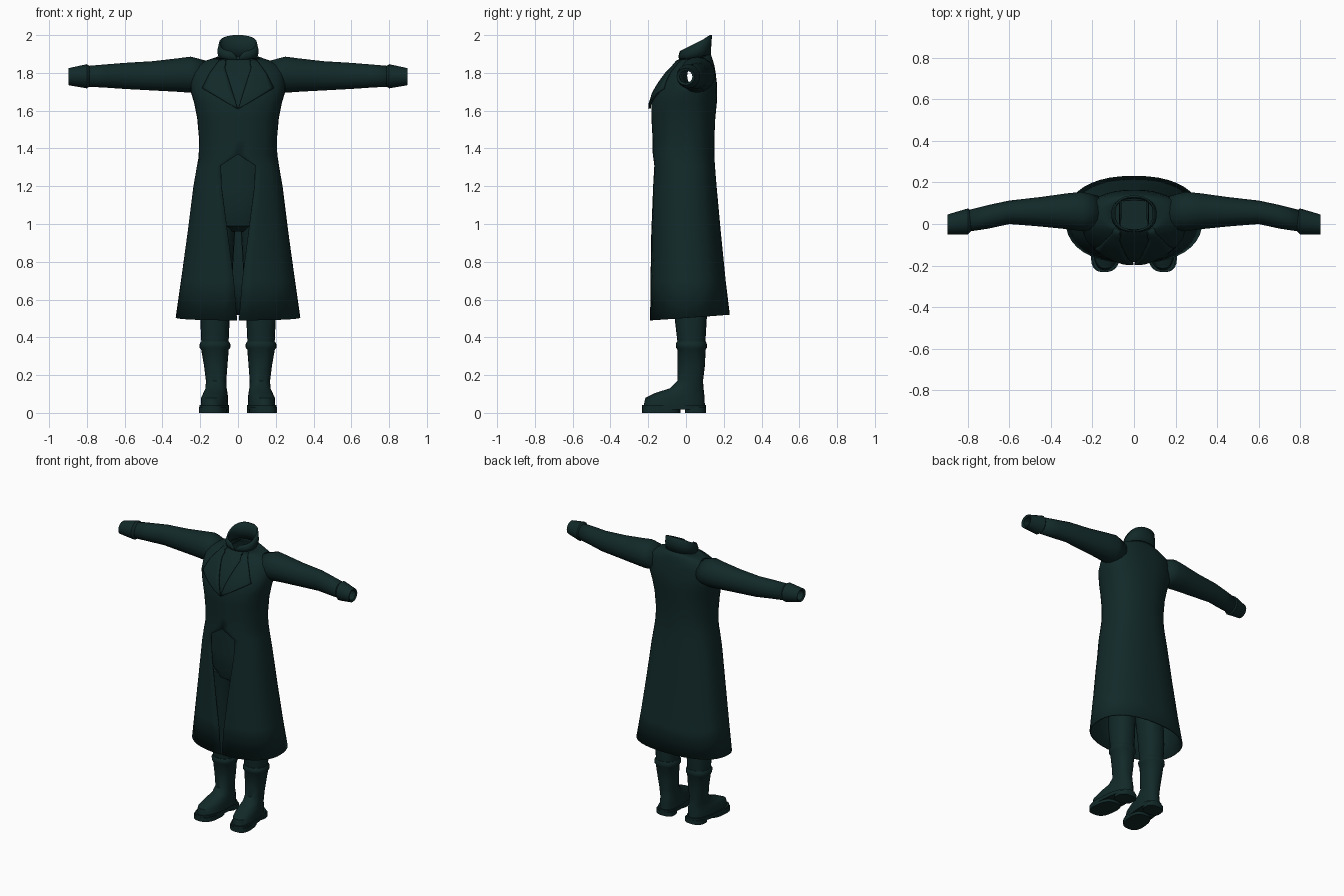
import bpy, bmesh, math
from mathutils import Vector
from mathutils.bvhtree import BVHTree

cube = bpy.data.objects.get("Cube")
if cube:
    bpy.data.objects.remove(cube, do_unlink=True)

COLOR = (0.006, 0.022, 0.022, 1.0)
cloth = bpy.data.materials.new("dark_teal")
cloth.use_nodes = True
cloth.diffuse_color = COLOR
bsdf = cloth.node_tree.nodes["Principled BSDF"]
bsdf.inputs["Base Color"].default_value = COLOR
bsdf.inputs["Roughness"].default_value = 0.9


def power(v, p):
    return math.copysign(abs(v) ** p, v)


def ring(z, hw, yf, yb, xc=0, gap=None, tilt=0, splay=0, n=2.3, count=32):
    """Rounded horizontal section; gap leaves it open at the front."""
    a0 = 0 if gap is None else math.pi / 2 - math.acos((gap / hw) ** (n / 2))
    steps = count if gap is None else count - 1
    yc, d = (yf + yb) / 2, (yb - yf) / 2
    pts = []
    for i in range(count):
        a = -math.pi / 2 + a0 + (2 * math.pi - 2 * a0) * i / steps
        s = power(math.sin(a), 2 / n)
        y = yc + d * s
        pts.append(Vector((xc + hw * power(math.cos(a), 2 / n) - splay * y, y, z + tilt * s)))
    return pts


def sleeve_ring(x, yf, yb, zb, zt, count=16):
    """Oval section standing across the arm."""
    out = []
    for i in range(count):
        a = 2 * math.pi * i / count
        out.append(Vector((x, (yf + yb) / 2 + (yb - yf) / 2 * math.cos(a),
                           (zb + zt) / 2 + (zt - zb) / 2 * math.sin(a))))
    return out


def finish(bm, name, mirror=False, thick=0, angle=40):
    bmesh.ops.remove_doubles(bm, verts=bm.verts, dist=0.0005)
    bmesh.ops.recalc_face_normals(bm, faces=bm.faces)
    me = bpy.data.meshes.new(name)
    bm.to_mesh(me)
    bm.free()
    me.materials.append(cloth)
    ob = bpy.data.objects.new(name, me)
    bpy.context.collection.objects.link(ob)
    if thick:
        mod = ob.modifiers.new("thickness", 'SOLIDIFY')
        mod.thickness = thick
        mod.offset = -1
    if mirror:
        ob.modifiers.new("mirror", 'MIRROR')
    bpy.ops.object.select_all(action='DESELECT')
    ob.select_set(True)
    bpy.context.view_layer.objects.active = ob
    bpy.ops.object.shade_smooth_by_angle(angle=math.radians(angle))
    return ob


def loft(rings, closed=True, caps=False):
    bm = bmesh.new()
    rows = [[bm.verts.new(p) for p in r] for r in rings]
    n = len(rows[0])
    for a, b in zip(rows, rows[1:]):
        for i in range(n if closed else n - 1):
            j = (i + 1) % n
            bm.faces.new((a[i], a[j], b[j], b[i]))
    if caps:
        bm.faces.new(rows[0])
        bm.faces.new(rows[-1])
    return bm


# Long coat: height, half width, front, back, front opening, hem tilt
coat_rows = [
    (0.505, 0.33, -0.19, 0.232, 0.005, 0.015),
    (0.70, 0.302, -0.188, 0.21, 0.022, 0),
    (0.95, 0.268, -0.186, 0.185, 0.055, 0),
    (1.20, 0.236, -0.182, 0.162, 0.088, 0),
    (1.31, 0.217, -0.178, 0.153, 0.092, 0),
    (1.37, 0.208, -0.176, 0.15, 0, 0),
    (1.45, 0.206, -0.177, 0.15, 0, 0),
    (1.56, 0.216, -0.183, 0.155, 0, 0),
    (1.64, 0.232, -0.184, 0.163, 0, 0),
    (1.70, 0.250, -0.165, 0.165, 0, 0),
    (1.75, 0.252, -0.135, 0.163, 0, 0),
    (1.80, 0.248, -0.10, 0.157, 0, 0),
    (1.84, 0.225, -0.062, 0.15, 0, 0),
    (1.865, 0.17, -0.042, 0.143, 0, 0),
    (1.885, 0.105, -0.033, 0.132, 0, 0.012),
]
bm = loft([ring(z, hw, f, b, gap=g, tilt=t, count=41) for z, hw, f, b, g, t in coat_rows], closed=False)
bmesh.ops.recalc_face_normals(bm, faces=bm.faces)
surface = BVHTree.FromBMesh(bm)
# Open the armholes inside the sleeves
holes = []
for face in bm.faces:
    c = face.calc_center_median()
    if abs(c.x) > 0.17 and math.hypot(c.y - 0.045, c.z - 1.785) < 0.06:
        holes.append(face)
bmesh.ops.delete(bm, geom=holes, context='FACES')
finish(bm, "long_coat", thick=0.008)

# Standing collar, high at the back and parted at the front
bm = loft([
    ring(1.875, 0.102, -0.036, 0.132, gap=0, tilt=0.012),
    ring(1.915, 0.110, -0.040, 0.134, gap=0.012, tilt=0.025),
    ring(1.957, 0.100, -0.036, 0.138, gap=0.035, tilt=0.043),
], closed=False)
finish(bm, "standing_collar", thick=0.01)

# Lapels, draped on the chest between an inner and an outer edge
def on_chest(x, z, lift):
    hit = surface.ray_cast(Vector((x, -1, z)), Vector((0, 1, 0)))[0]
    return Vector((x, (hit.y if hit else -0.04) - lift, z))


inner = [Vector(p) for p in ((0.002, 1.612), (0.035, 1.72), (0.07, 1.83), (0.06, 1.875))]
outer = [Vector(p) for p in ((0.004, 1.61), (0.19, 1.72), (0.15, 1.80), (0.095, 1.875))]


def along(path, t):
    s = min(t * (len(path) - 1), len(path) - 1.001)
    return path[int(s)].lerp(path[int(s) + 1], s - int(s))


rows = []
for k in range(13):
    a, b = along(inner, k / 12), along(outer, k / 12)
    rows.append([on_chest(*a.lerp(b, m / 6), 0.014) for m in range(7)])
finish(loft(rows, closed=False), "lapel", mirror=True, thick=0.012)

# Sleeve: position along the arm, front, back, bottom, top
sleeve = [
    (0.17, -0.03, 0.135, 1.70, 1.865),
    (0.25, -0.035, 0.155, 1.695, 1.886),
    (0.32, -0.025, 0.148, 1.70, 1.877),
    (0.45, -0.012, 0.13, 1.707, 1.862),
    (0.60, 0.0, 0.113, 1.715, 1.853),
    (0.70, -0.022, 0.092, 1.722, 1.845),
    (0.82, -0.04, 0.062, 1.728, 1.835),
]
finish(loft([sleeve_ring(*r) for r in sleeve]), "sleeve", mirror=True, thick=0.006)

# Flared cuff at the wrist, open at the end
cuff = [
    (0.785, -0.036, 0.062, 1.73, 1.835),
    (0.80, -0.050, 0.075, 1.718, 1.846),
    (0.898, -0.050, 0.046, 1.735, 1.825),
    (0.892, -0.034, 0.034, 1.747, 1.812),
    (0.80, -0.032, 0.055, 1.738, 1.826),
]
finish(loft([sleeve_ring(*r) for r in cuff]), "cuff", mirror=True)

# Trousers: pelvis and legs
pelvis = [
    (0.96, 0.06, -0.07, 0.07),
    (0.99, 0.13, -0.115, 0.11),
    (1.06, 0.175, -0.135, 0.13),
    (1.18, 0.175, -0.14, 0.13),
    (1.40, 0.165, -0.135, 0.115),
]
finish(loft([ring(*r) for r in pelvis], caps=True), "trouser_top")
trouser = [
    (0.33, 0.07, -0.04, 0.10, 0.122),
    (0.50, 0.078, -0.06, 0.11, 0.122),
    (0.80, 0.083, -0.085, 0.11, 0.108),
    (1.02, 0.09, -0.115, 0.12, 0.102),
]
finish(loft([ring(*r, count=20) for r in trouser], caps=True), "trouser_leg", mirror=True)

# Boot: height, half width, front, back, centre, toe splay
boot = [
    (0.035, 0.070, -0.225, 0.10, 0.118, 0.1),
    (0.08, 0.068, -0.215, 0.098, 0.118, 0.1),
    (0.105, 0.062, -0.165, 0.096, 0.116, 0.1),
    (0.13, 0.056, -0.085, 0.093, 0.116, 0.05),
    (0.17, 0.054, -0.046, 0.090, 0.116, 0),
    (0.25, 0.062, -0.045, 0.100, 0.118, 0),
    (0.335, 0.073, -0.045, 0.104, 0.122, 0),
    (0.345, 0.081, -0.052, 0.110, 0.122, 0),
    (0.365, 0.081, -0.054, 0.110, 0.122, 0),
    (0.378, 0.074, -0.048, 0.105, 0.122, 0),
]
finish(loft([ring(z, hw, f, b, xc=c, splay=s, count=24) for z, hw, f, b, c, s in boot], caps=True),
       "boot", mirror=True)

# Sole layers under the boot
for name, low, high, hw, front, back in (
        ("welt", 0.018, 0.042, 0.074, -0.232, 0.106),
        ("fore_sole", 0, 0.03, 0.072, -0.232, -0.03),
        ("heel", 0, 0.03, 0.066, -0.005, 0.106)):
    rows = [ring(z, hw, front, back, xc=0.12, splay=0.1, n=2.7, count=24) for z in (low, high)]
    finish(loft(rows, caps=True), name, mirror=True)
